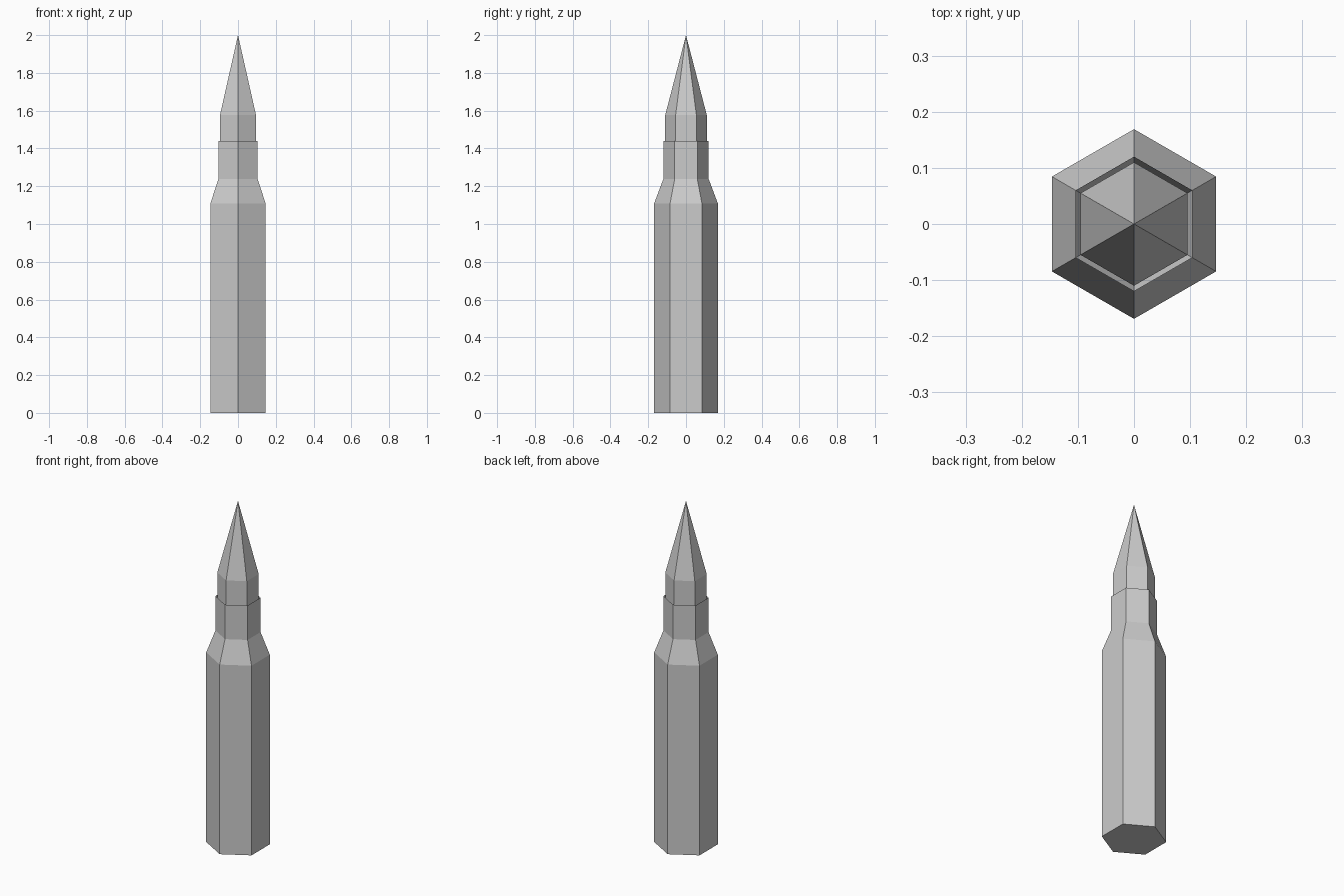
import bpy, bmesh
from math import sin, cos, pi

if "Cube" in bpy.data.objects:
    bpy.data.objects.remove(bpy.data.objects["Cube"])

SIDES = 6


def lathe(name, profile, cap_bottom=False):
    """Six-sided solid from (radius, z) pairs; radius 0 makes a point."""
    bm = bmesh.new()
    rings = []
    for r, z in profile:
        if r == 0:
            rings.append([bm.verts.new((0, 0, z))] * SIDES)
        else:
            rings.append([bm.verts.new((r * cos(pi / 2 + 2 * pi * i / SIDES),
                                        r * sin(pi / 2 + 2 * pi * i / SIDES), z))
                          for i in range(SIDES)])
    if cap_bottom:
        bm.faces.new(rings[0][::-1])
    for low, high in zip(rings, rings[1:]):
        for i in range(SIDES):
            j = (i + 1) % SIDES
            corners = [low[i], low[j], high[j], high[i]]
            bm.faces.new(list(dict.fromkeys(corners)))
    mesh = bpy.data.meshes.new(name)
    bm.to_mesh(mesh)
    bm.free()
    obj = bpy.data.objects.new(name, mesh)
    bpy.context.collection.objects.link(obj)
    return obj


# Casing: body, shoulder, neck and the rim sloping inward to the tip
lathe("casing", [(0.169, 0), (0.169, 1.108), (0.12, 1.238),
                 (0.12, 1.439), (0.11, 1.41)], cap_bottom=True)

# Pointed tip seated in the neck
lathe("pointed_tip", [(0.11, 1.41), (0.11, 1.577), (0, 2.0)])
